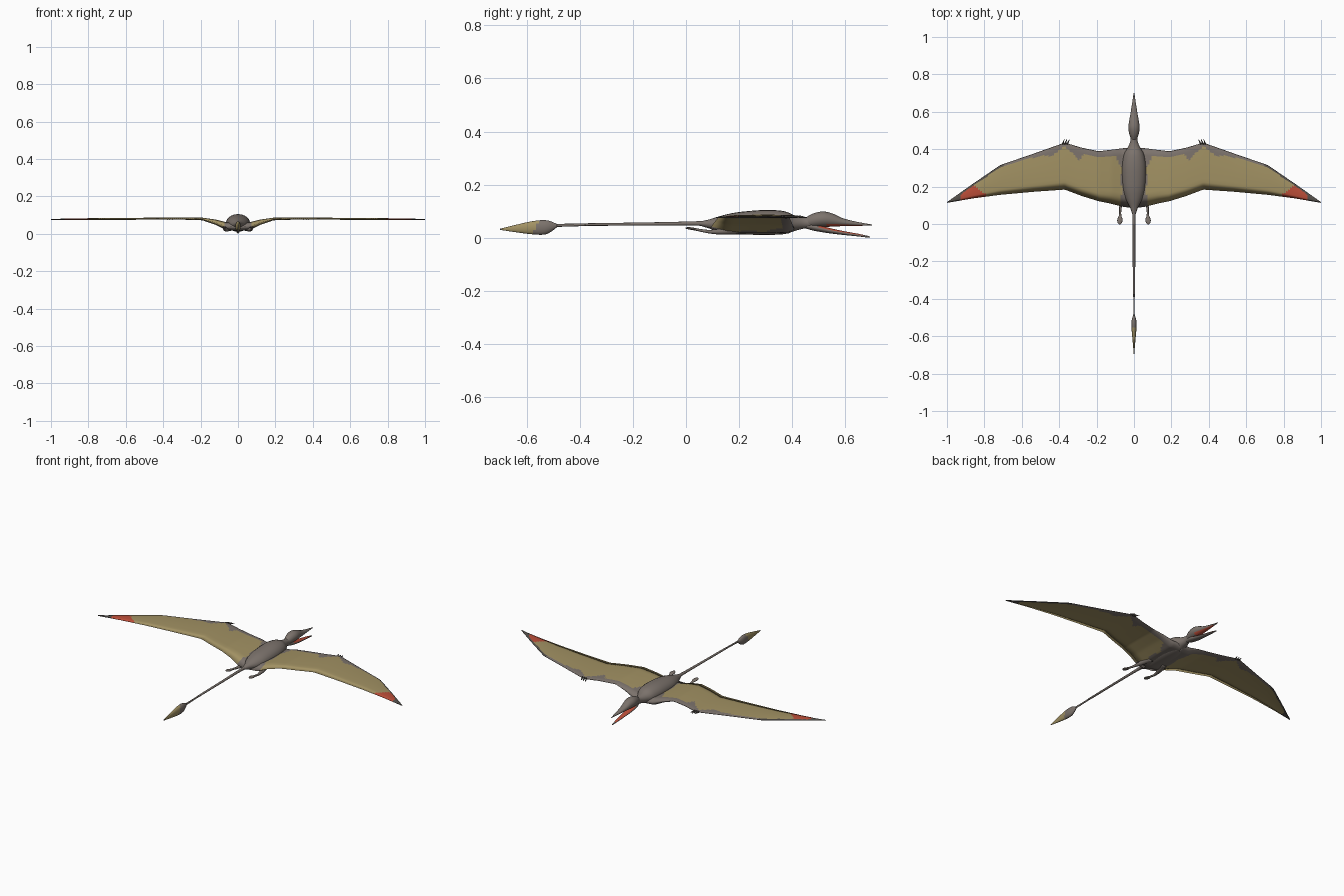
import bpy, bmesh, math
from mathutils import Vector


def material(name, rgb):
    m = bpy.data.materials.new(name)
    m.diffuse_color = (*rgb, 1)
    return m


GREY = material("warm_grey", (0.20, 0.17, 0.15))
TAN = material("olive_tan", (0.36, 0.285, 0.125))
RED = material("brick_red", (0.50, 0.075, 0.04))
DARK = material("dark_grey", (0.09, 0.08, 0.07))


def lerp(table, x):
    """Linear lookup in rows that start with x."""
    for a, b in zip(table, table[1:]):
        if x <= b[0] + 1e-6:
            f = (x - a[0]) / (b[0] - a[0])
            return [p + (q - p) * f for p, q in zip(a[1:], b[1:])]
    return list(table[-1][1:])


def smooth_rows(rows, n):
    """Catmull-Rom interpolation of station rows."""
    pts = [rows[0]] + rows + [rows[-1]]
    out = []
    for i in range(1, len(pts) - 2):
        p0, p1, p2, p3 = pts[i - 1:i + 3]
        for k in range(n):
            t = k / n
            out.append([0.5 * (2 * b + (c - a) * t + (2 * a - 5 * b + 4 * c - d) * t * t
                               + (3 * b - a - 3 * c + d) * t ** 3)
                        for a, b, c, d in zip(p0, p1, p2, p3)])
    return out + [list(rows[-1])]


def skin(name, rings, mats, rule=None, mirror=False):
    """Join rings of points into a closed smooth surface."""
    bm = bmesh.new()
    vs = [[bm.verts.new(p) for p in r] for r in rings]
    n = len(vs[0])
    for a, b in zip(vs, vs[1:]):
        for i in range(n):
            j = (i + 1) % n
            bm.faces.new((a[i], a[j], b[j], b[i]))
    bm.faces.new(vs[0])
    bm.faces.new(vs[-1])
    bmesh.ops.recalc_face_normals(bm, faces=bm.faces[:])
    bm.normal_update()
    for f in bm.faces:
        f.smooth = True
        if rule:
            f.material_index = rule(f.calc_center_median(), f.normal)
    me = bpy.data.meshes.new(name)
    bm.to_mesh(me)
    bm.free()
    for m in mats:
        me.materials.append(m)
    ob = bpy.data.objects.new(name, me)
    bpy.context.collection.objects.link(ob)
    if mirror:
        ob.modifiers.new("mirror", 'MIRROR').use_mirror_merge = False
    return ob


def loft(name, rows, mats, rule=None, mirror=False, sides=20, n=5):
    """Rows of y, x, z, half width, half height; elliptical sections."""
    rings = []
    for y, x, z, w, h in smooth_rows(rows, n):
        w, h = max(w, 0.0008), max(h, 0.0008)
        rings.append([(x + w * math.cos(2 * math.pi * i / sides), y,
                       z + h * math.sin(2 * math.pi * i / sides)) for i in range(sides)])
    return skin(name, rings, mats, rule, mirror)


# body and neck
loft("body", [
    (0.05, 0, 0.054, 0.008, 0.007), (0.09, 0, 0.052, 0.022, 0.018),
    (0.14, 0, 0.051, 0.046, 0.034), (0.20, 0, 0.055, 0.060, 0.042),
    (0.30, 0, 0.058, 0.064, 0.047), (0.37, 0, 0.057, 0.054, 0.043),
    (0.41, 0, 0.055, 0.033, 0.029), (0.445, 0, 0.056, 0.019, 0.021),
    (0.48, 0, 0.058, 0.019, 0.021)], [GREY])

# head with upper beak, red palate
loft("head", [
    (0.45, 0, 0.058, 0.014, 0.018), (0.48, 0, 0.066, 0.025, 0.026),
    (0.515, 0, 0.070, 0.030, 0.029), (0.55, 0, 0.067, 0.026, 0.025),
    (0.59, 0, 0.059, 0.019, 0.015), (0.64, 0, 0.053, 0.011, 0.008),
    (0.70, 0, 0.048, 0.002, 0.002)], [GREY, RED],
    lambda c, n: 1 if n.z < -0.6 and 0.53 < c.y < 0.67 else 0)

# lower jaw, red inside
loft("lower_jaw", [
    (0.45, 0, 0.047, 0.012, 0.012), (0.49, 0, 0.038, 0.021, 0.013),
    (0.54, 0, 0.027, 0.019, 0.010), (0.60, 0, 0.017, 0.013, 0.007),
    (0.65, 0, 0.010, 0.008, 0.005), (0.69, 0, 0.003, 0.002, 0.003)], [GREY, RED],
    lambda c, n: 1 if n.z > 0.5 and 0.5 < c.y < 0.67 else 0)

# tail
loft("tail", [
    (0.10, 0, 0.054, 0.015, 0.012), (0.03, 0, 0.054, 0.008, 0.008),
    (-0.15, 0, 0.052, 0.007, 0.006), (-0.36, 0, 0.050, 0.006, 0.005),
    (-0.39, 0, 0.049, 0.004, 0.005), (-0.52, 0, 0.046, 0.004, 0.006)],
    [GREY], sides=12)

# tail vane, tan at the rear
loft("tail_vane", [
    (-0.485, 0, 0.046, 0.004, 0.006), (-0.525, 0, 0.040, 0.014, 0.026),
    (-0.575, 0, 0.038, 0.012, 0.025), (-0.64, 0, 0.035, 0.006, 0.014),
    (-0.70, 0, 0.032, 0.001, 0.002)], [GREY, TAN],
    lambda c, n: 1 if -0.69 < c.y < -0.565 + 0.6 * (c.z - 0.04) else 0)

# legs with feet
loft("legs", [
    (0.20, 0.045, 0.032, 0.020, 0.018), (0.14, 0.062, 0.024, 0.014, 0.012),
    (0.09, 0.072, 0.023, 0.007, 0.007), (0.05, 0.074, 0.029, 0.006, 0.005),
    (0.025, 0.075, 0.034, 0.014, 0.005), (0.008, 0.076, 0.036, 0.012, 0.004),
    (-0.002, 0.076, 0.037, 0.003, 0.002)], [GREY], mirror=True, sides=12)

# wing plan: x, leading y, trailing y, centre z, half thickness
PLAN = [
    (0.00, 0.410, 0.085, 0.036, 0.021), (0.06, 0.405, 0.092, 0.038, 0.020),
    (0.12, 0.397, 0.108, 0.060, 0.013), (0.19, 0.389, 0.122, 0.077, 0.006),
    (0.28, 0.408, 0.150, 0.079, 0.005), (0.37, 0.435, 0.184, 0.079, 0.005),
    (0.54, 0.375, 0.172, 0.078, 0.004), (0.715, 0.315, 0.156, 0.077, 0.004),
    (0.86, 0.216, 0.137, 0.076, 0.003), (1.00, 0.117, 0.113, 0.075, 0.001)]
# depth of the grey leading edge
EDGE = [(0.0, 0.05), (0.19, 0.03), (0.27, 0.035), (0.30, 0.075), (0.33, 0.04),
        (0.38, 0.02), (0.44, 0.05), (0.48, 0.03), (0.60, 0.012), (0.80, 0.012), (1.0, 0.01)]
ROWS = [0, 0.015] + [0.04 * i for i in range(1, 22)] + [1.0]

rings = []
for i in range(97):
    x = i / 96
    le, te, z, h = lerp(PLAN, x)
    sec = {}
    for t in ROWS:
        p = min(1, math.sqrt(t / 0.08)) * min(1, (1 - t) / 0.19)
        sec[t] = (le + (te - le) * t, z + 0.003 * math.sin(math.pi * t), h * p)
    ring = [(x, sec[t][0], sec[t][1] + sec[t][2]) for t in ROWS]
    ring += [(x, sec[t][0], sec[t][1] - sec[t][2]) for t in ROWS[-2:0:-1]]
    rings.append(ring)


def wing_colour(c, n):
    le = lerp(PLAN, c.x)[0]
    if c.x > 0.93 - 0.3 * (c.y - 0.13):
        return 3
    root = 0.07 + 0.35 * max(0, c.y - 0.31) + 0.008 * math.sin(c.y * 60)
    depth = le - c.y
    if c.x < root or depth < lerp(EDGE, c.x)[0]:
        return 3 if c.x > 0.7 else 0
    if n.z > 0 and c.x > 0.775 + 1.2 * (c.y - 0.14):
        return 2
    return 1


skin("wings", rings, [GREY, TAN, RED, DARK], wing_colour, mirror=True)

# wing claws
for k, dx in enumerate((-0.012, 0.0, 0.012)):
    base, tip = Vector((0.370 + dx, 0.425, 0.08)), Vector((0.358 + dx * 1.2, 0.455, 0.076))
    ring_set = []
    for f, r in ((0, 0.005), (0.5, 0.0035), (1, 0.0006)):
        p = base.lerp(tip, f)
        ring_set.append([(p.x + r * math.cos(a * math.pi / 4), p.y, p.z + r * math.sin(a * math.pi / 4))
                         for a in range(8)])
    skin(f"wing_claw_{k + 1}", ring_set, [DARK], mirror=True)
